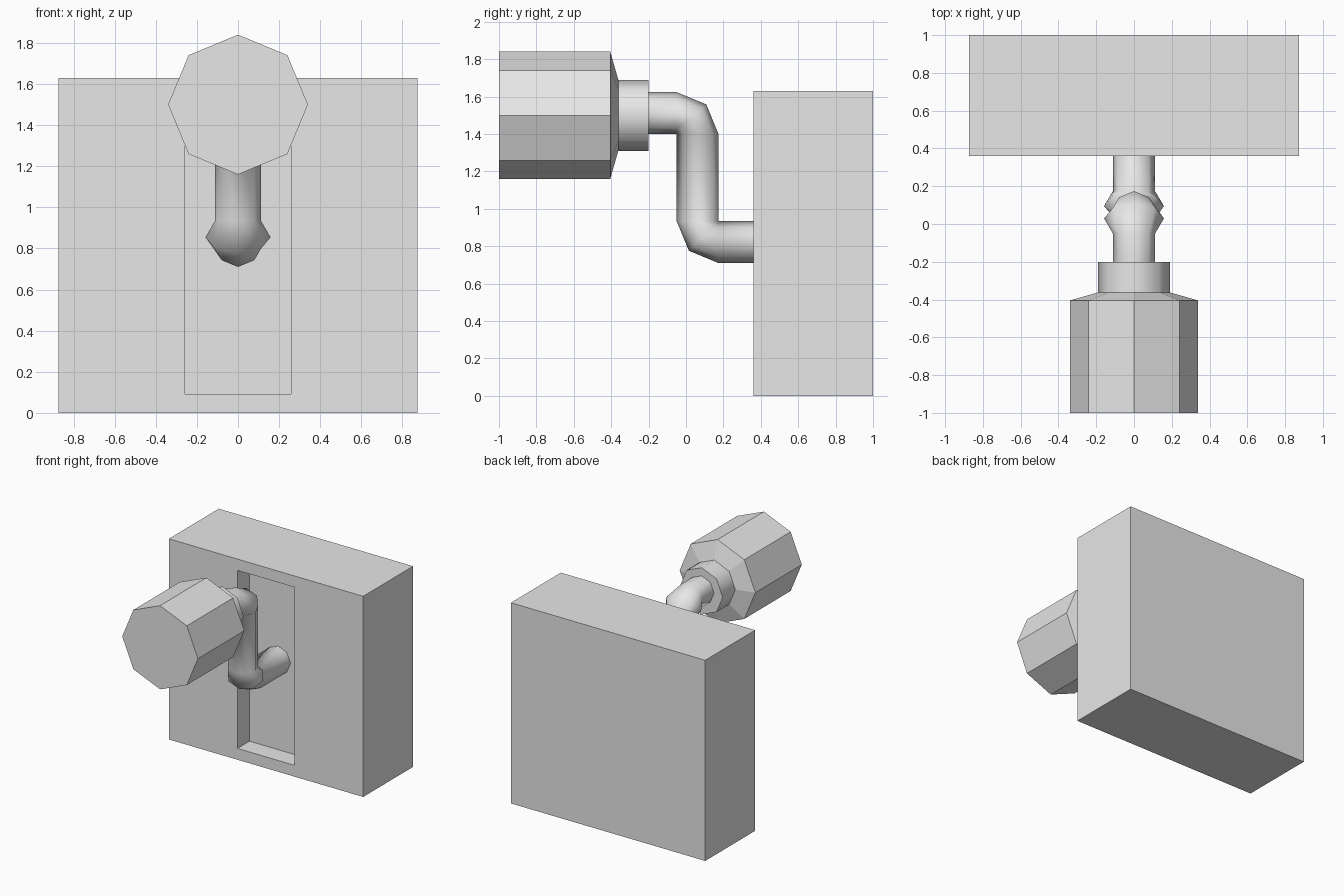
import bpy, bmesh
from math import sin, cos, pi, radians
from mathutils import Vector, Matrix

cube = bpy.data.objects.get("Cube")
if cube:
    bpy.data.objects.remove(cube, do_unlink=True)

# Single plain grey
grey = bpy.data.materials.new("light_grey")
grey.use_nodes = True
grey.diffuse_color = (0.8, 0.8, 0.8, 1)
grey.node_tree.nodes["Principled BSDF"].inputs["Base Color"].default_value = (0.8, 0.8, 0.8, 1)


def finish(name, bm, smooth_angle=None):
    """Turn a bmesh into an object, smoothing edges below the angle."""
    bmesh.ops.remove_doubles(bm, verts=bm.verts, dist=0.0005)
    bmesh.ops.recalc_face_normals(bm, faces=bm.faces)
    if smooth_angle:
        for face in bm.faces:
            face.smooth = True
        for edge in bm.edges:
            edge.smooth = edge.calc_face_angle(0) < radians(smooth_angle)
    mesh = bpy.data.meshes.new(name)
    bm.to_mesh(mesh)
    bm.free()
    mesh.materials.append(grey)
    obj = bpy.data.objects.new(name, mesh)
    bpy.context.collection.objects.link(obj)
    return obj


def loft(name, rings, smooth_angle=None, sides=8):
    """Skin octagonal rings given as (y, z, radius, tilt in degrees, x stretch)."""
    bm = bmesh.new()
    loops = []
    for y, z, r, tilt, stretch in rings:
        up = Vector((0, cos(radians(tilt)), sin(radians(tilt))))
        side = Vector((stretch, 0, 0))
        centre = Vector((0, y, z))
        angles = [2 * pi * i / sides for i in range(sides)]
        loops.append([bm.verts.new(centre + r * (cos(a) * side + sin(a) * up)) for a in angles])
    for a, b in zip(loops, loops[1:]):
        for i in range(sides):
            j = (i + 1) % sides
            bm.faces.new((a[i], a[j], b[j], b[i]))
    bm.faces.new(loops[0])
    bm.faces.new(loops[-1])
    return finish(name, bm, smooth_angle)


# Wall block with a recessed slot in its front face
bm = bmesh.new()
bmesh.ops.create_cube(bm, size=1, matrix=Matrix.Translation((0, 0.68, 0.815))
                      @ Matrix.Diagonal((1.746, 0.64, 1.63, 1)))
front = min(bm.faces, key=lambda f: f.calc_center_median().y)
bmesh.ops.inset_region(bm, faces=[front], thickness=0.13)
for v in front.verts:
    v.co.x *= 0.245 / 0.743
slot = bmesh.ops.extrude_face_region(bm, geom=[front])["geom"]
bmesh.ops.translate(bm, vec=(0, 0.154, 0),
                    verts=[v for v in slot if isinstance(v, bmesh.types.BMVert)])
if front.is_valid:
    bmesh.ops.delete(bm, geom=[front], context="FACES_ONLY")
finish("wall_block", bm)

# Handle knob with a tapered back, and the collar behind it
KNOB_Z = 1.5
loft("handle_knob", [(-1, KNOB_Z, 0.34, 90, 1),
                     (-0.405, KNOB_Z, 0.34, 90, 1),
                     (-0.362, KNOB_Z, 0.19, 90, 1)])
loft("handle_collar", [(-0.37, KNOB_Z, 0.19, 90, 1),
                       (-0.2, KNOB_Z, 0.19, 90, 1)], 50)

# Crank tube: two right-angle bends, each pivoting on its inner corner
R = 0.112
D = R * cos(pi / 4)
WIDE = 2 ** 0.5
loft("crank_tube", [(-0.22, 1.4 + R, R, 90, 1),
                    (-0.05, 1.4 + R, R, 90, 1),
                    (-0.05 + D, 1.4 + D, R, 45, WIDE),
                    (-0.05 + R, 1.4, R, 0, 1),
                    (-0.05 + R, 0.934, R, 0, 1),
                    (0.174 - D, 0.934 - D, R, 45, WIDE),
                    (0.174, 0.934 - R, R, 90, 1),
                    (0.52, 0.934 - R, R, 90, 1)], 55)
